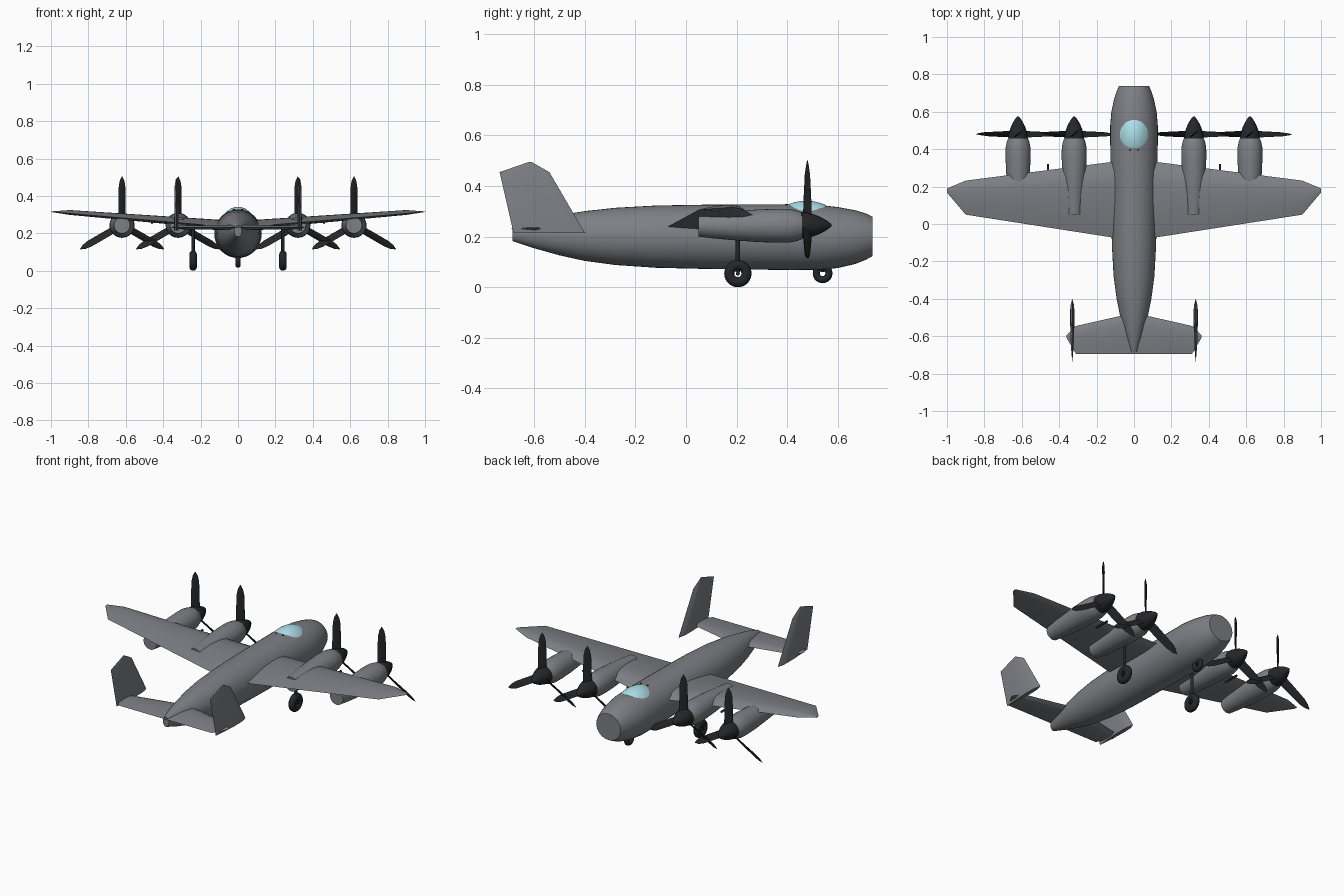
import bpy, bmesh, math
from mathutils import Matrix, Vector

if "Cube" in bpy.data.objects:
    bpy.data.objects.remove(bpy.data.objects["Cube"])


def material(name, r, g, b):
    m = bpy.data.materials.new(name)
    m.diffuse_color = (r, g, b, 1)
    m.use_nodes = True
    m.node_tree.nodes["Principled BSDF"].inputs["Base Color"].default_value = m.diffuse_color
    return m


grey = material("grey_paint", 0.205, 0.215, 0.235)
dark = material("dark_metal", 0.018, 0.019, 0.021)
glass = material("canopy_glass", 0.42, 0.74, 0.82)


def finish(ob, mat=grey, mirror=False, angle=35):
    ob.data.materials.append(mat)
    bpy.ops.object.select_all(action='DESELECT')
    ob.select_set(True)
    bpy.context.view_layer.objects.active = ob
    bpy.ops.object.shade_smooth_by_angle(angle=math.radians(angle))
    if mirror:
        bpy.ops.object.transform_apply(location=True, rotation=True, scale=True)
        ob.modifiers.new("mirror", 'MIRROR')
    return ob


def loft_rings(bm, rings):
    """Skin a list of equal-length point rings and cap both ends."""
    loops = [[bm.verts.new(p) for p in ring] for ring in rings]
    n = len(loops[0])
    for a, b in zip(loops, loops[1:]):
        for i in range(n):
            j = (i + 1) % n
            bm.faces.new((a[i], a[j], b[j], b[i]))
    bm.faces.new(loops[0])
    bm.faces.new(loops[-1])


def make(name, ring_sets, **kw):
    bm = bmesh.new()
    for rings in ring_sets:
        loft_rings(bm, rings)
    bmesh.ops.recalc_face_normals(bm, faces=bm.faces)
    me = bpy.data.meshes.new(name)
    bm.to_mesh(me)
    bm.free()
    ob = bpy.data.objects.new(name, me)
    bpy.context.collection.objects.link(ob)
    return finish(ob, **kw)


def ellipse_y(y, cx, cz, rx, rz, n=40):
    return [(cx + rx * math.cos(2 * math.pi * i / n), y,
             cz + rz * math.sin(2 * math.pi * i / n)) for i in range(n)]


def foil(back, front, thick, under=0.5, n=8):
    """Aerofoil outline as (y, offset) pairs, fuller towards the front."""
    pts = []
    for s, k in ((1, 1 - under), (-1, under)):
        for i in range(n):
            t = i / n if s > 0 else 1 - i / n
            h = 2.6 * math.sqrt(max(0, 1 - t)) * t * thick * k
            pts.append((back + (front - back) * t, s * h))
    return pts


def cylinder(name, p, q, r, mat=dark, mirror=False):
    p, q = Vector(p), Vector(q)
    bpy.ops.mesh.primitive_cylinder_add(vertices=16, radius=r, depth=(q - p).length, location=(p + q) / 2)
    ob = bpy.context.object
    ob.name = name
    ob.rotation_euler = (q - p).to_track_quat('Z', 'Y').to_euler()
    return finish(ob, mat, mirror)


def wheel(name, loc, major, minor, mirror=False):
    bpy.ops.mesh.primitive_torus_add(major_radius=major, minor_radius=minor, major_segments=36,
                                     minor_segments=16, location=loc, rotation=(0, math.pi / 2, 0))
    bpy.context.object.name = name
    finish(bpy.context.object, dark, mirror, 60)


# fuselage: (y, bottom, top, half width)
body = [(-0.685, 0.182, 0.242, 0.02), (-0.6, 0.154, 0.267, 0.047), (-0.5, 0.126, 0.285, 0.073),
        (-0.4, 0.104, 0.301, 0.093), (-0.28, 0.088, 0.314, 0.109), (-0.12, 0.077, 0.323, 0.118),
        (0.05, 0.073, 0.326, 0.122), (0.25, 0.070, 0.328, 0.124), (0.42, 0.068, 0.328, 0.127),
        (0.53, 0.069, 0.325, 0.127), (0.6, 0.076, 0.317, 0.121), (0.67, 0.092, 0.304, 0.106),
        (0.71, 0.108, 0.292, 0.093), (0.737, 0.123, 0.279, 0.081)]
make("fuselage", [[ellipse_y(y, 0, (b + t) / 2, w, (t - b) / 2) for y, b, t, w in body]])

# wings: (x, trailing y, leading y, thickness)
wing = [(0, -0.09, 0.347, 0.052), (0.9, 0.05, 0.232, 0.026), (1.0, 0.168, 0.19, 0.003)]
make("wings", [[[(x, y, 0.23 + 0.085 * x + h) for y, h in foil(b, f, t, 0.3)]
                for x, b, f, t in wing]], mirror=True)

# tailplane
tail = [(0, -0.695, -0.475, 0.03), (0.31, -0.695, -0.545, 0.02), (0.36, -0.61, -0.595, 0.002)]
make("tailplane", [[[(x, y, 0.232 + h) for y, h in foil(b, f, t)] for x, b, f, t in tail]], mirror=True)

# twin fins, lofted upwards: (z, trailing y, leading y, thickness)
fin = [(0.215, -0.682, -0.40, 0.024), (0.455, -0.737, -0.54, 0.017), (0.495, -0.622, -0.61, 0.003)]
make("tail_fins", [[[(0.33 + h, y, z) for y, h in foil(b, f, t)] for z, b, f, t in fin]], mirror=True)

# engines, spinners and three-bladed propellers
nacelle = [(0.05, 0.043), (0.12, 0.051), (0.2, 0.058), (0.28, 0.064), (0.36, 0.067),
           (0.41, 0.066), (0.44, 0.06), (0.458, 0.053)]
spinner = [(0.45, 0.045), (0.458, 0.052), (0.475, 0.051), (0.5, 0.045), (0.525, 0.036),
           (0.55, 0.023), (0.566, 0.012), (0.576, 0.003)]
blade = [(0.02, 0.05, 45), (0.1, 0.048, 40), (0.2, 0.042, 30), (0.235, 0.028, 24), (0.258, 0.004, 20)]


def blade_rings(cx, turn):
    rings = []
    for r, w, twist in blade:
        m = (Matrix.Translation((cx, 0.48, 0.245)) @ Matrix.Rotation(turn, 4, 'Y')
             @ Matrix.Translation((0, 0, r)) @ Matrix.Rotation(math.radians(twist), 4, 'Z'))
        rings.append([m @ Vector((w / 2 * math.cos(a), 0.07 * w * math.sin(a), 0))
                      for a in (math.pi * i / 4 for i in range(8))])
    return rings


for label, cx in (("inner", 0.32), ("outer", 0.62)):
    make(label + "_engines", [[ellipse_y(y, cx, 0.243, r, r, 32) for y, r in nacelle]], mirror=True)
    make(label + "_spinners", [[ellipse_y(y, cx, 0.245, r, r, 32) for y, r in spinner]],
         mat=dark, mirror=True)
    # all propellers turn the same way, so the blades are not mirrored
    make(label + "_propellers", [blade_rings(s * cx, k * math.tau / 3) for s in (-1, 1) for k in range(3)],
         mat=dark)

# canopy: a shallow round bulge that follows the curve of the fuselage top
rings = []
for k in range(9):
    r = 1.0 - k / 8.2
    ring = []
    for i in range(36):
        x, y = 0.084 * r * math.cos(math.tau * i / 36), 0.081 * r * math.sin(math.tau * i / 36)
        skin = 0.197 + 0.129 * math.sqrt(1 - (x / 0.127) ** 2)
        ring.append((x, 0.475 + y, skin - 0.003 + 0.019 * (1 - r * r)))
    rings.append(ring)
rings.insert(0, [(x, y, z - 0.02) for x, y, z in rings[0]])
make("canopy", [rings], mat=glass)
cylinder("canopy_studs", (0.022, 0.396, 0.31), (0.022, 0.396, 0.329), 0.005, mirror=True)

# landing gear
wheel("main_wheels", (0.24, 0.205, 0.054), 0.034, 0.02, True)
cylinder("main_legs", (0.24, 0.205, 0.06), (0.24, 0.205, 0.25), 0.009, mirror=True)
cylinder("main_axles", (0.222, 0.205, 0.054), (0.258, 0.205, 0.054), 0.008, mirror=True)
wheel("nose_wheel", (0, 0.54, 0.055), 0.025, 0.014)
cylinder("nose_leg", (0, 0.54, 0.06), (0, 0.54, 0.12), 0.007)

# small probes under the wing leading edge
cylinder("wing_probes", (0.46, 0.23, 0.256), (0.46, 0.322, 0.256), 0.006, mirror=True)
